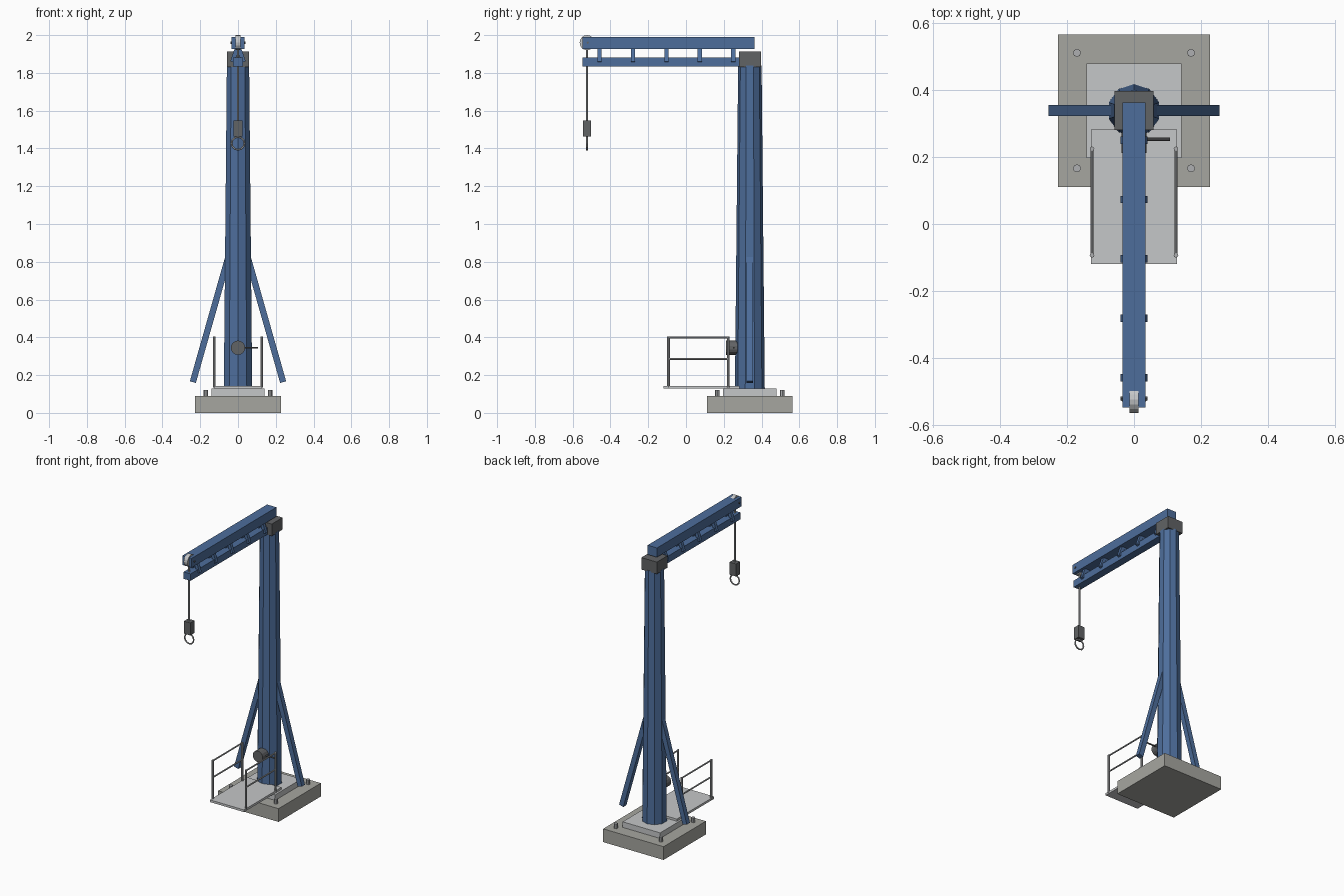
import bpy, math
from mathutils import Vector

if "Cube" in bpy.data.objects:
    bpy.data.objects.remove(bpy.data.objects["Cube"])


def material(name, rgb):
    m = bpy.data.materials.new(name)
    m.diffuse_color = (*rgb, 1)
    m.use_nodes = True
    m.node_tree.nodes["Principled BSDF"].inputs["Base Color"].default_value = m.diffuse_color
    return m


BLUE = material("blue paint", (0.075, 0.155, 0.33))
CONCRETE = material("concrete", (0.38, 0.38, 0.35))
PLATE = material("light steel", (0.56, 0.57, 0.58))
STEEL = material("rail steel", (0.42, 0.43, 0.44))
DARK = material("dark metal", (0.12, 0.125, 0.13))
CY = 0.338  # column axis


def finish(name, mat, smooth=False):
    o = bpy.context.object
    o.name = name
    o.data.materials.append(mat)
    if smooth:
        bpy.ops.object.shade_smooth_by_angle(angle=math.radians(30))
    return o


def box(name, lo, hi, mat):
    lo, hi = Vector(lo), Vector(hi)
    bpy.ops.mesh.primitive_cube_add(size=1, location=(lo + hi) / 2)
    bpy.context.object.scale = hi - lo
    return finish(name, mat)


def rod(name, a, b, r, mat, sides=8, r2=None, smooth=False):
    a, b = Vector(a), Vector(b)
    bpy.ops.mesh.primitive_cone_add(vertices=sides, radius1=r, radius2=r if r2 is None else r2,
                                    depth=(b - a).length, location=(a + b) / 2,
                                    rotation=(b - a).to_track_quat('Z', 'Y').to_euler())
    return finish(name, mat, smooth)


def bar(name, a, b, w, mat):
    # square bar leaning in the xz plane
    a, b = Vector(a), Vector(b)
    d = b - a
    bpy.ops.mesh.primitive_cube_add(size=1, location=(a + b) / 2,
                                    rotation=(0, math.atan2(d.x, d.z), 0))
    bpy.context.object.scale = (w, w, d.length)
    return finish(name, mat)


# Foundation, base plate and anchor bolts
box("foundation", (-0.227, CY - 0.227, 0), (0.227, CY + 0.227, 0.09), CONCRETE)
box("base_plate", (-0.141, CY - 0.141, 0.09), (0.141, CY + 0.141, 0.128), PLATE)
for sx in (-1, 1):
    for sy in (-1, 1):
        x, y = sx * 0.17, CY + sy * 0.172
        rod("anchor_bolt", (x, y, 0.085), (x, y, 0.122), 0.012, STEEL)

# Tapered column, cap and side braces
rod("column", (0, CY, 0.125), (0, CY, 1.84), 0.079, BLUE, 10, 0.062)
box("column_cap", (-0.058, CY - 0.058, 1.832), (0.058, CY + 0.058, 1.913), DARK)
for s in (-1, 1):
    bar("side_brace", (s * 0.239, CY, 0.163), (s * 0.05, CY, 0.829), 0.033, BLUE)

# Boom: upper and lower beams joined by splayed struts
box("upper_beam", (-0.035, -0.547, 1.927), (0.035, 0.362, 1.99), BLUE)
box("lower_beam", (-0.026, -0.547, 1.835), (0.026, 0.29, 1.882), BLUE)
for i in range(5):
    y = 0.25 - i * 0.177
    for s in (-1, 1):
        bar("boom_strut", (s * 0.03, y, 1.858), (s * 0.004, y, 1.935), 0.022, BLUE)

# Tip sheave, cable, hook block and ring
rod("sheave", (-0.014, -0.523, 1.96), (0.014, -0.523, 1.96), 0.04, PLATE, 16)
rod("sheave_axle", (-0.04, -0.52, 1.96), (0.04, -0.52, 1.96), 0.006, DARK)
rod("cable", (0, -0.524, 1.94), (0, -0.524, 1.54), 0.006, STEEL)
box("hook_block", (-0.024, -0.546, 1.463), (0.024, -0.502, 1.548), DARK)
bpy.ops.mesh.primitive_torus_add(major_segments=12, minor_segments=6, major_radius=0.034,
                                 minor_radius=0.005, location=(0, -0.524, 1.427),
                                 rotation=(math.pi / 2, 0, 0))
finish("lifting_ring", STEEL)

# Work platform with side railings
box("platform", (-0.128, -0.119, 0.128), (0.128, 0.282, 0.143), PLATE)
for s in (-1, 1):
    x = s * 0.125
    for y in (-0.093, 0.224):
        rod("rail_post", (x, y, 0.135), (x, y, 0.404), 0.007, STEEL)
    for z in (0.286, 0.399):
        rod("hand_rail", (x, -0.093, z), (x, 0.224, z), 0.005, STEEL)

# Winch drum and crank
rod("winch_drum", (0, 0.212, 0.345), (0, 0.275, 0.345), 0.038, DARK, 14)
rod("winch_crank", (0.02, 0.253, 0.345), (0.107, 0.253, 0.345), 0.005, DARK)
